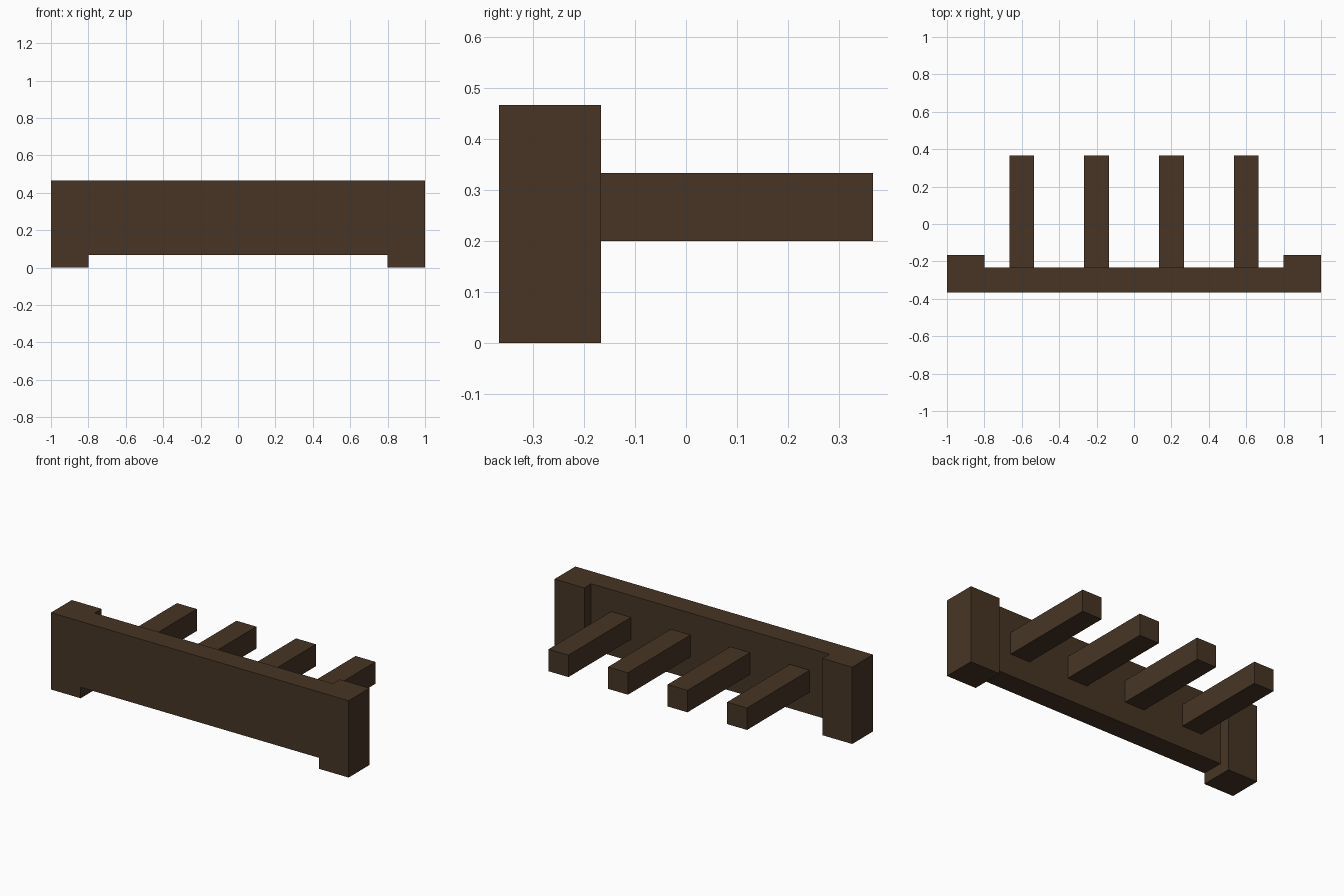
import bpy

if "Cube" in bpy.data.objects:
    bpy.data.objects.remove(bpy.data.objects["Cube"])

# One dark wood colour for everything
wood = bpy.data.materials.new("dark_wood")
wood.diffuse_color = (0.063, 0.036, 0.018, 1)
wood.use_nodes = True
wood.node_tree.nodes["Principled BSDF"].inputs["Base Color"].default_value = wood.diffuse_color

U = 1 / 15  # design grid: the rack is 30 units wide


def box(name, x, y, z):
    """Box from (min, max) ranges given in grid units."""
    bpy.ops.mesh.primitive_cube_add(size=1, location=[U * sum(r) / 2 for r in (x, y, z)])
    ob = bpy.context.object
    ob.name = name
    ob.scale = [U * (r[1] - r[0]) for r in (x, y, z)]
    bpy.ops.object.transform_apply(location=False, rotation=False, scale=True)
    ob.data.materials.append(wood)
    return ob


# Back board between the end posts
box("back_board", (-12, 12), (-5.5, -3.5), (1, 7))

# Thicker end posts reaching the ground
box("left_end_post", (-15, -12), (-5.5, -2.5), (0, 7))
box("right_end_post", (12, 15), (-5.5, -2.5), (0, 7))

# Four square pegs sticking out of the board
for i, cx in enumerate((-9, -3, 3, 9)):
    box(f"peg_{i + 1}", (cx - 1, cx + 1), (-3.5, 5.5), (3, 5))
